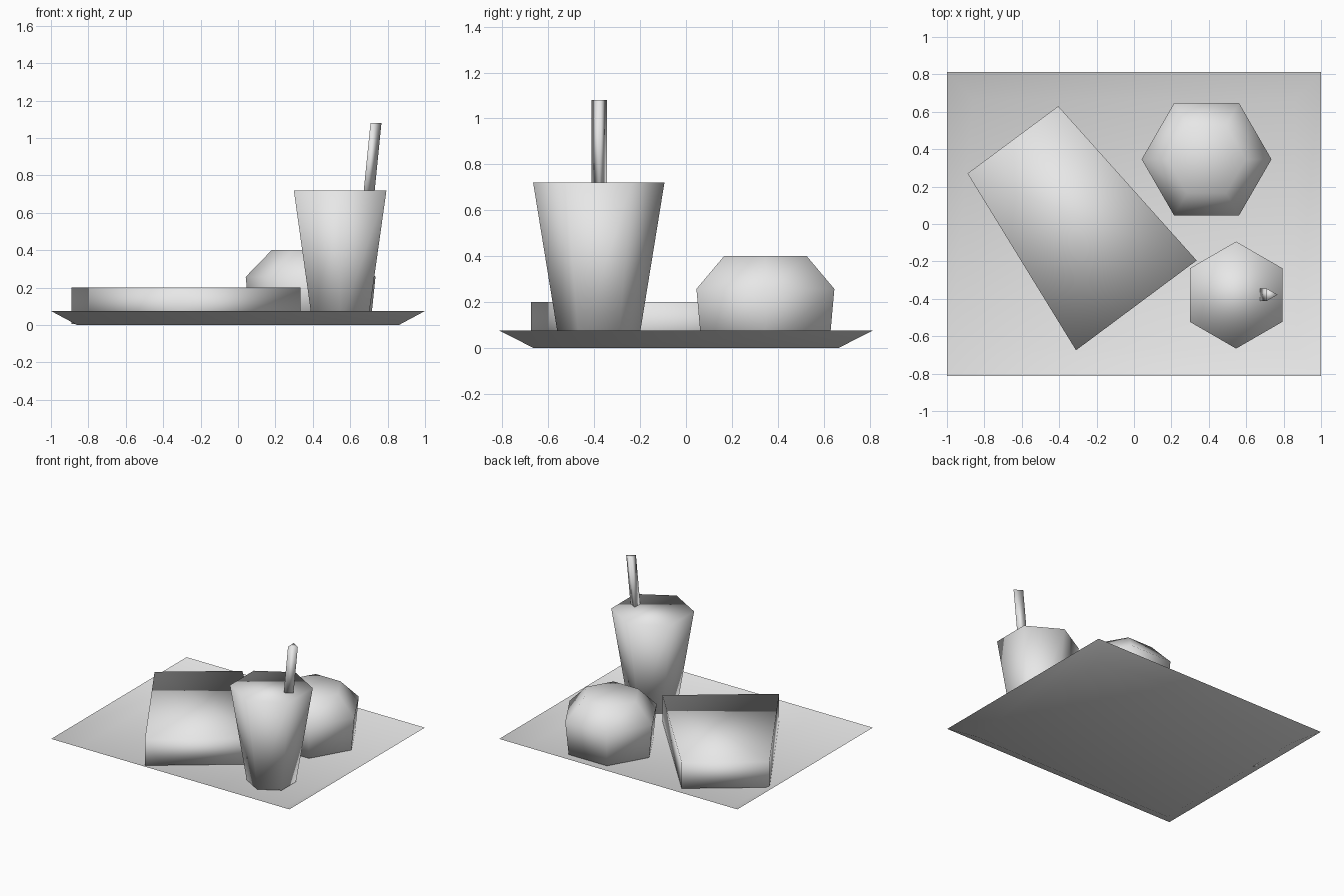
import bpy, bmesh, math
from mathutils import Vector

if "Cube" in bpy.data.objects:
    bpy.data.objects.remove(bpy.data.objects["Cube"])

grey = bpy.data.materials.new("light_grey")
grey.diffuse_color = (0.8, 0.8, 0.8, 1)
grey.use_nodes = True
grey.node_tree.nodes["Principled BSDF"].inputs["Base Color"].default_value = grey.diffuse_color


def ring(cx, cy, z, r, n, start=0.0):
    """Regular polygon as a list of points."""
    return [Vector((cx + r * math.cos(start + i * math.tau / n),
                    cy + r * math.sin(start + i * math.tau / n), z)) for i in range(n)]


def rect(hx, hy, z):
    return [Vector(p) for p in ((-hx, -hy, z), (hx, -hy, z), (hx, hy, z), (-hx, hy, z))]


def loft(name, rings, top=True, inward=False):
    """Skin stacked rings (lowest first), closed at the bottom, fully smooth shaded."""
    bm = bmesh.new()
    loops = [[bm.verts.new(p) for p in pts] for pts in rings]
    n = len(loops[0])
    bm.faces.new(loops[0][::-1])
    for a, b in zip(loops, loops[1:]):
        for i in range(n):
            j = (i + 1) % n
            bm.faces.new((a[i], a[j], b[j], b[i]))
    if top:
        bm.faces.new(loops[-1])
    if inward:
        bmesh.ops.reverse_faces(bm, faces=bm.faces[:])
    for f in bm.faces:
        f.smooth = True
    mesh = bpy.data.meshes.new(name)
    bm.to_mesh(mesh)
    bm.free()
    mesh.materials.append(grey)
    obj = bpy.data.objects.new(name, mesh)
    bpy.context.collection.objects.link(obj)
    return obj


FLOOR = 0.005

# Shallow open tray: a single sheet with flared rim, facing up
loft("tray", [rect(0.86, 0.665, 0), rect(1.0, 0.812, 0.075)], top=False, inward=True)

# Tapered slab-shaped carton lying diagonally
outline = [(-0.89, 0.27), (-0.31, -0.675), (0.335, -0.195), (-0.405, 0.63)]
loft("carton", [[Vector((x, y, z)) for x, y in outline] for z in (FLOOR, 0.2)])

# Six-sided bun
loft("bun", [ring(0.388, 0.346, z, r, 6)
             for z, r in ((FLOOR, 0.321), (0.257, 0.347), (0.4, 0.208))])

# Six-sided closed cup, points toward front and back
loft("cup", [ring(0.546, -0.38, z, r, 6, math.pi / 6)
             for z, r in ((FLOOR, 0.17), (0.72, 0.286))])

# Leaning three-sided straw
loft("straw", [ring(0.728 - 0.1 * (1.08 - z), -0.378, z, 0.039, 3) for z in (0.65, 1.08)])
